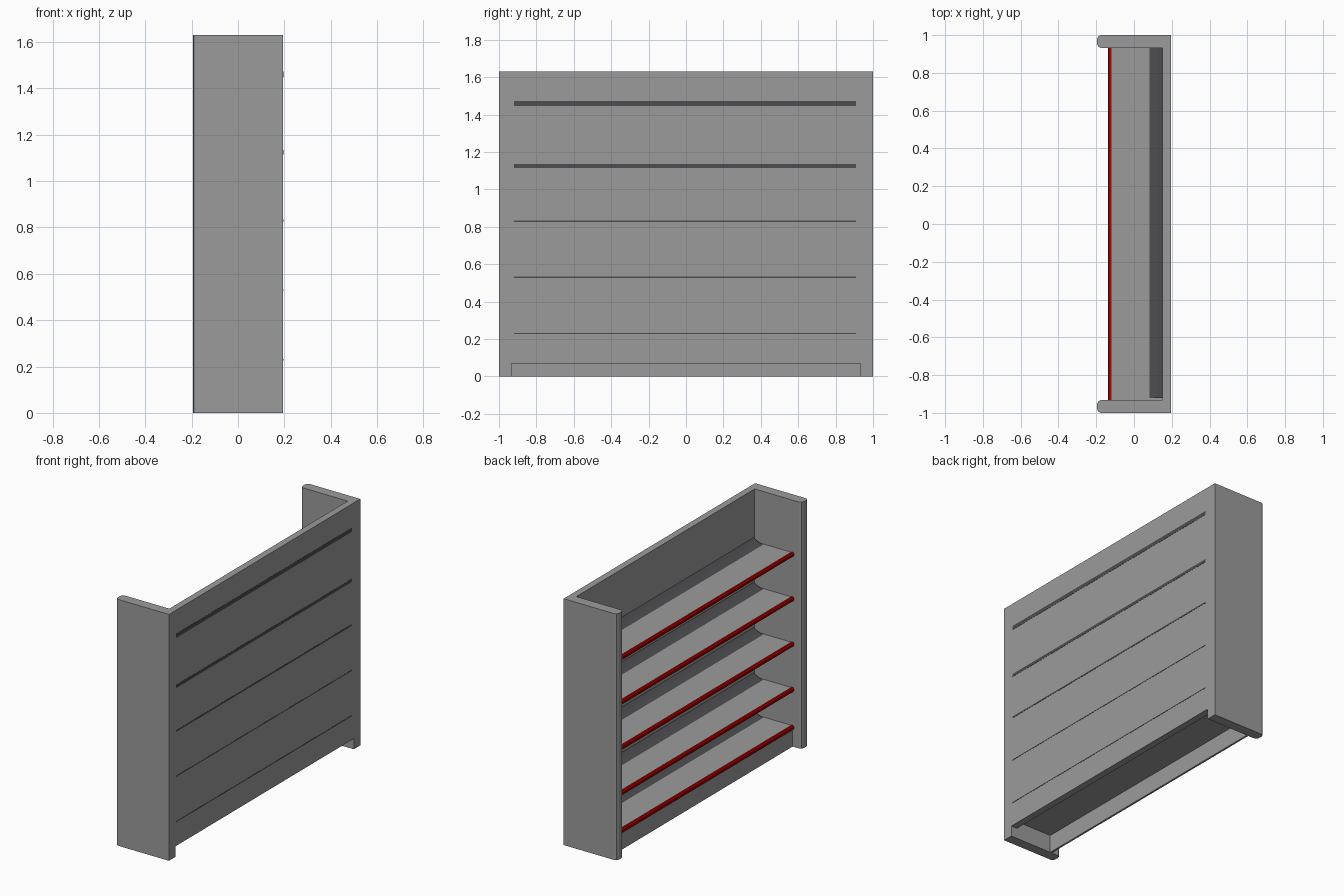
import bpy, bmesh

if "Cube" in bpy.data.objects:
    bpy.data.objects.remove(bpy.data.objects["Cube"])


def material(name, rgb):
    m = bpy.data.materials.new(name)
    m.diffuse_color = (*rgb, 1)
    m.use_nodes = True
    m.node_tree.nodes["Principled BSDF"].inputs["Base Color"].default_value = m.diffuse_color
    return m


GREY = material("shelf grey", (0.33, 0.33, 0.335))
DARK = material("dark grey", (0.075, 0.075, 0.08))
RED = material("red", (0.48, 0.0, 0.0))


def prism(name, profile, axis, lo, hi, mat):
    """Extrude a 2D profile: axis 'y' takes (x, z) points, 'z' takes (x, y)."""
    bm = bmesh.new()
    place = (lambda a, b, t: (a, t, b)) if axis == 'y' else (lambda a, b, t: (a, b, t))
    face = bm.faces.new([bm.verts.new(place(a, b, lo)) for a, b in profile])
    res = bmesh.ops.extrude_face_region(bm, geom=[face])
    verts = [v for v in res["geom"] if isinstance(v, bmesh.types.BMVert)]
    bmesh.ops.translate(bm, verts=verts, vec=(0, hi - lo, 0) if axis == 'y' else (0, 0, hi - lo))
    bmesh.ops.recalc_face_normals(bm, faces=bm.faces)
    me = bpy.data.meshes.new(name)
    bm.to_mesh(me)
    bm.free()
    me.materials.append(mat)
    ob = bpy.data.objects.new(name, me)
    bpy.context.collection.objects.link(ob)
    return ob


def rect(x0, x1, z0, z1):
    return [(x0, z0), (x1, z0), (x1, z1), (x0, z1)]


W = 0.932      # inner half width
H = 1.63       # total height
BACK = 0.195   # outer face of the back panel

# side panels with rounded front corners
for side, s in (("left", -1), ("right", 1)):
    plan = [(BACK, W), (BACK, 1.0), (-0.175, 1.0), (-0.189, 0.994), (-0.195, 0.98),
            (-0.195, W + 0.02), (-0.189, W + 0.006), (-0.175, W)]
    prism(side + "_side_panel", [(x, s * y) for x, y in plan], 'z', 0, H, GREY)

# back panel, raised off the floor, and front kick plate
prism("back_panel", rect(0.15, BACK, 0.07, H), 'y', -W, W, GREY)
prism("kick_plate", rect(-0.128, -0.115, 0, 0.12), 'y', -W, W, GREY)

# shelves, each with a red rounded front edge and dark sloped rear strip
for i, z in enumerate((0.13, 0.38, 0.68, 0.98, 1.275), 1):
    prism(f"shelf_{i}", rect(-0.125, 0.152, z - 0.012, z + 0.008), 'y', -W, W, GREY)
    edge = [(-0.12, z - 0.016), (-0.132, z - 0.016), (-0.138, z - 0.008), (-0.138, z + 0.004),
            (-0.132, z + 0.012), (-0.12, z + 0.012)]
    prism(f"shelf_edge_{i}", edge, 'y', -W, W, RED)
    strip = [(0.08, z + 0.007), (0.152, z + 0.007), (0.152, z + 0.038), (0.12, z + 0.02),
             (0.085, z + 0.01)]
    prism(f"rear_strip_{i}", strip, 'y', -W + 0.01, W, DARK)

# thin dark seams on the outside of the back panel
for i, (z, h) in enumerate(((0.23, 0.006), (0.53, 0.006), (0.83, 0.01), (1.125, 0.02), (1.46, 0.026)), 1):
    prism(f"back_seam_{i}", rect(0.19, BACK + 0.0012, z - h / 2, z + h / 2), 'y', -0.92, 0.91, DARK)
